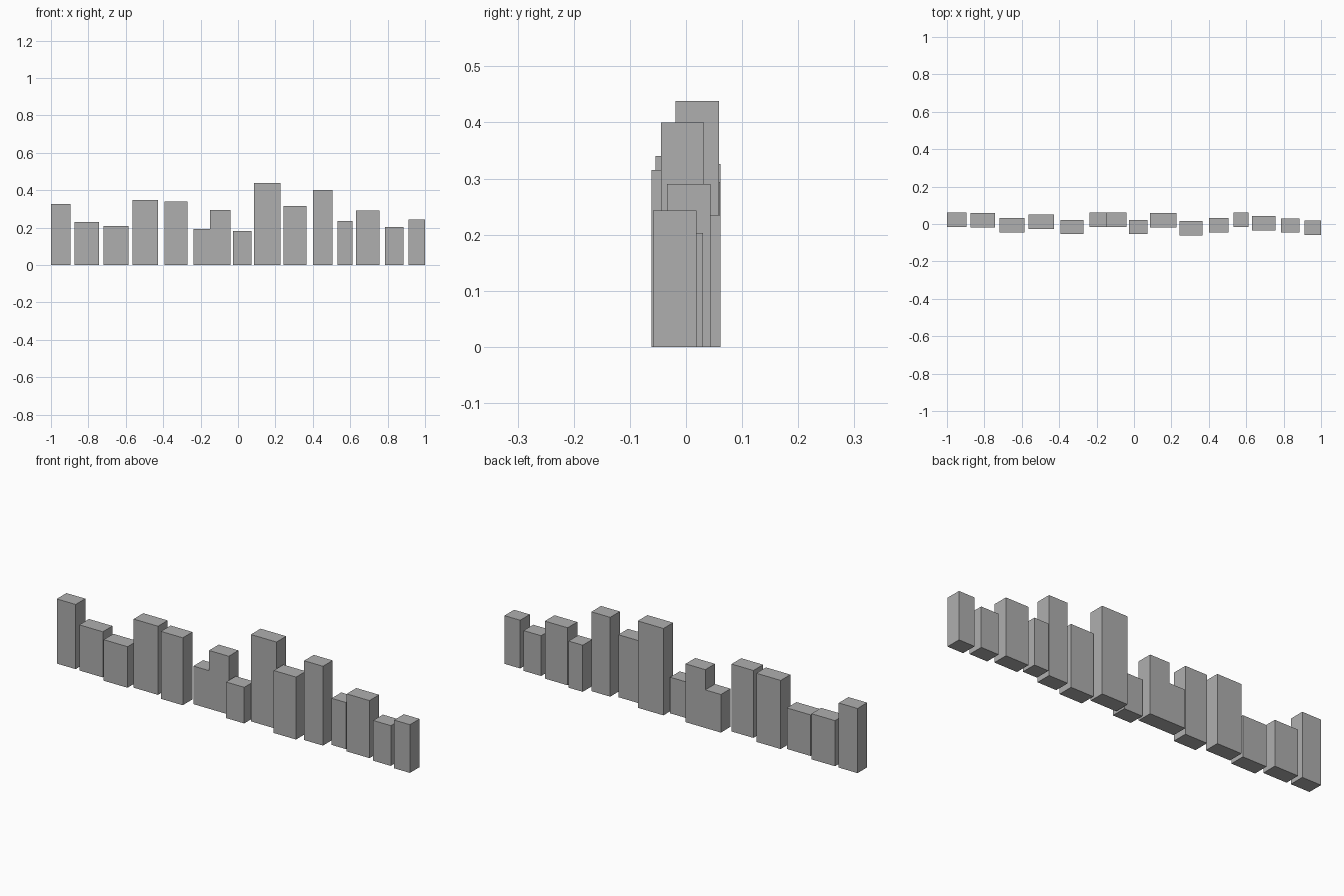
import bpy

DEPTH = 0.077

# Blocks along the skyline: left x, right x, height, centre y
BLOCKS = [
    (-1.000, -0.895, 0.326, 0.023),
    (-0.873, -0.742, 0.230, 0.021),
    (-0.718, -0.585, 0.207, -0.006),
    (-0.563, -0.427, 0.346, 0.011),
    (-0.392, -0.270, 0.340, -0.016),
    (-0.237, -0.150, 0.192, 0.022),
    (-0.150, -0.040, 0.294, 0.022),
    (-0.028, 0.073, 0.182, -0.016),
    (0.085, 0.228, 0.438, 0.020),
    (0.242, 0.367, 0.315, -0.023),
    (0.400, 0.505, 0.400, -0.006),
    (0.533, 0.612, 0.235, 0.023),
    (0.630, 0.757, 0.290, 0.005),
    (0.787, 0.885, 0.203, -0.008),
    (0.912, 1.000, 0.243, -0.020),
]

grey = bpy.data.materials.new("concrete_grey")
grey.diffuse_color = (0.43, 0.43, 0.43, 1)


def building(name, x0, x1, height, y):
    """Plain upright block standing on the ground."""
    bpy.ops.mesh.primitive_cube_add(size=1, location=((x0 + x1) / 2, y, height / 2))
    ob = bpy.context.object
    ob.name = name
    ob.scale = (x1 - x0, DEPTH, height)
    bpy.ops.object.transform_apply(location=False, rotation=False, scale=True)
    ob.data.materials.append(grey)


# Row of buildings
for i, block in enumerate(BLOCKS, 1):
    building(f"building_{i:02d}", *block)
